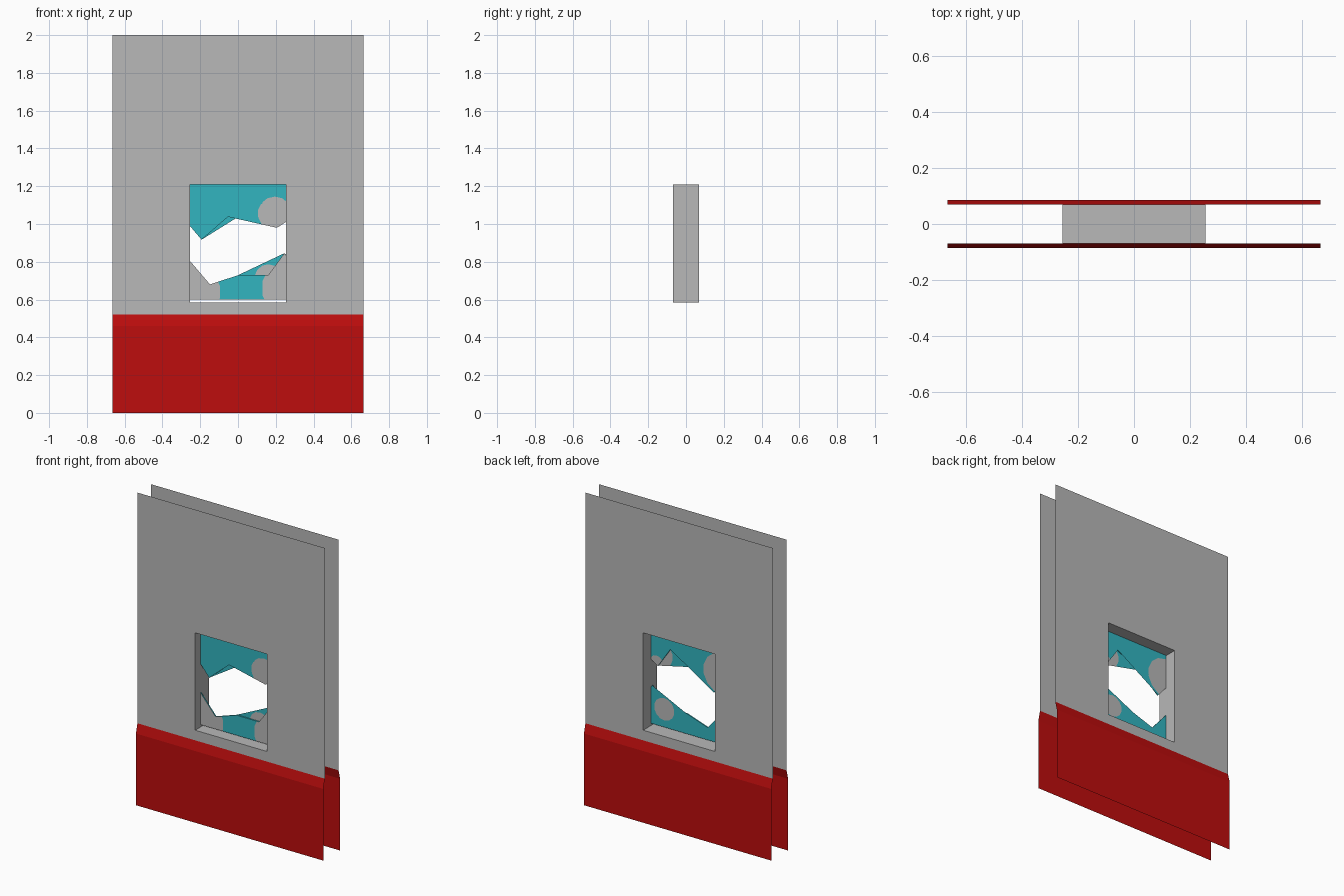
import bpy, bmesh, math
from mathutils import Vector

if "Cube" in bpy.data.objects:
    bpy.data.objects.remove(bpy.data.objects["Cube"])

W, D = 0.665, 0.07                        # half width of wall, half depth between sheets
OX, OZ0, OZ1 = 0.255, 0.585, 1.21         # window opening


def material(name, rgb):
    m = bpy.data.materials.new(name)
    m.diffuse_color = (*rgb, 1)
    m.use_nodes = True
    m.node_tree.nodes["Principled BSDF"].inputs["Base Color"].default_value = m.diffuse_color
    return m


GREY = material("wall grey", (0.48, 0.48, 0.48))
RED = material("skirting red", (0.51, 0.004, 0.004))
TEAL = material("glass teal", (0.032, 0.46, 0.53))


def make_object(name, bm, mats, mirror=False):
    me = bpy.data.meshes.new(name)
    bm.to_mesh(me)
    bm.free()
    for m in mats:
        me.materials.append(m)
    ob = bpy.data.objects.new(name, me)
    bpy.context.collection.objects.link(ob)
    if mirror:                            # same sheet on the back
        mod = ob.modifiers.new("back side", 'MIRROR')
        mod.use_axis = (False, True, False)
        mod.use_mirror_merge = False
    return ob


def add_quad(bm, pts):
    bm.faces.new([bm.verts.new(p) for p in pts])


# Wall sheets with a square opening
bm = bmesh.new()
xs, zs = [-W, -OX, OX, W], [0.52, OZ0, OZ1, 2.0]
for i in range(3):
    for j in range(3):
        if (i, j) != (1, 1):
            x0, x1, z0, z1 = xs[i], xs[i + 1], zs[j], zs[j + 1]
            add_quad(bm, [(x0, -D, z0), (x1, -D, z0), (x1, -D, z1), (x0, -D, z1)])
bmesh.ops.remove_doubles(bm, verts=bm.verts, dist=1e-5)
make_object("wall_sheets", bm, [GREY], mirror=True)

# Skirting with a sloped top
bm = bmesh.new()
profile = [(-0.085, 0.0), (-0.085, 0.46), (-D, 0.52)]
for (y0, z0), (y1, z1) in zip(profile, profile[1:]):
    add_quad(bm, [(-W, y0, z0), (W, y0, z0), (W, y1, z1), (-W, y1, z1)])
bmesh.ops.remove_doubles(bm, verts=bm.verts, dist=1e-5)
make_object("skirting", bm, [RED], mirror=True)

# Window reveal, faces turned into the opening
bm = bmesh.new()
corners = [(-OX, OZ0), (OX, OZ0), (OX, OZ1), (-OX, OZ1)]
for k in range(4):
    (xa, za), (xb, zb) = corners[k], corners[(k + 1) % 4]
    add_quad(bm, [(xa, -D, za), (xb, -D, zb), (xb, D, zb), (xa, D, za)])
bmesh.ops.remove_doubles(bm, verts=bm.verts, dist=1e-5)
make_object("window_reveal", bm, [GREY])

# Broken glass: shards with grey worn patches on each side
GLASS_FRONT, GLASS_BACK = -0.016, -0.008
shards = {
    "upper_glass_shard": [(-OX, OZ1), (-OX, 0.99), (-0.193, 0.917), (-0.053, 1.038),
                          (0.117, 1.11), (0.206, 0.98), (OX, 1.012), (OX, OZ1)],
    "lower_glass_shard": [(-OX, 0.60), (OX, 0.60), (OX, 0.835), (0.245, 0.845),
                          (0.16, 0.729), (0.0, 0.729), (-0.148, 0.68), (-OX, 0.805)],
}
front_patches = [(0.195, 1.055, 0.088), (-0.235, 0.64, 0.14), (0.30, 0.66, 0.17),
                 (-0.25, 0.75, 0.09), (0.25, 0.82, 0.08)]
back_patches = [(-0.25, 1.05, 0.13), (0.215, 1.0, 0.045), (0.16, 0.715, 0.07)]


def glass_side(bm, outline, y, patches, flip):
    pts = outline[::-1] if flip else outline
    face = bm.faces.new([bm.verts.new((x, y, z)) for x, z in pts])
    faces = bmesh.ops.triangulate(bm, faces=[face])["faces"]
    sides = 14
    for cx, cz, r in patches:             # cut the face along each patch edge
        for k in range(sides):
            a = 2 * math.pi * k / sides
            n = Vector((math.cos(a), 0, math.sin(a)))
            near = [f for f in faces if f.is_valid and
                    (f.calc_center_median() - Vector((cx, y, cz))).length < 9]
            geom = near + list({e for f in near for e in f.edges}) \
                + list({v for f in near for v in f.verts})
            res = bmesh.ops.bisect_plane(bm, geom=geom, dist=1e-6,
                                         plane_co=Vector((cx, y, cz)) + n * r, plane_no=n)
            faces = [g for g in res["geom"] if isinstance(g, bmesh.types.BMFace)]
    for f in faces:
        c = f.calc_center_median()
        if any(math.hypot(c.x - cx, c.z - cz) < r for cx, cz, r in patches):
            f.material_index = 1


for name, outline in shards.items():
    bm = bmesh.new()
    glass_side(bm, outline, GLASS_FRONT, front_patches, False)
    glass_side(bm, outline, GLASS_BACK, back_patches, True)
    for (xa, za), (xb, zb) in zip(outline, outline[1:] + outline[:1]):   # broken edges
        add_quad(bm, [(xb, GLASS_FRONT, zb), (xa, GLASS_FRONT, za),
                      (xa, GLASS_BACK, za), (xb, GLASS_BACK, zb)])
    make_object(name, bm, [TEAL, GREY])
